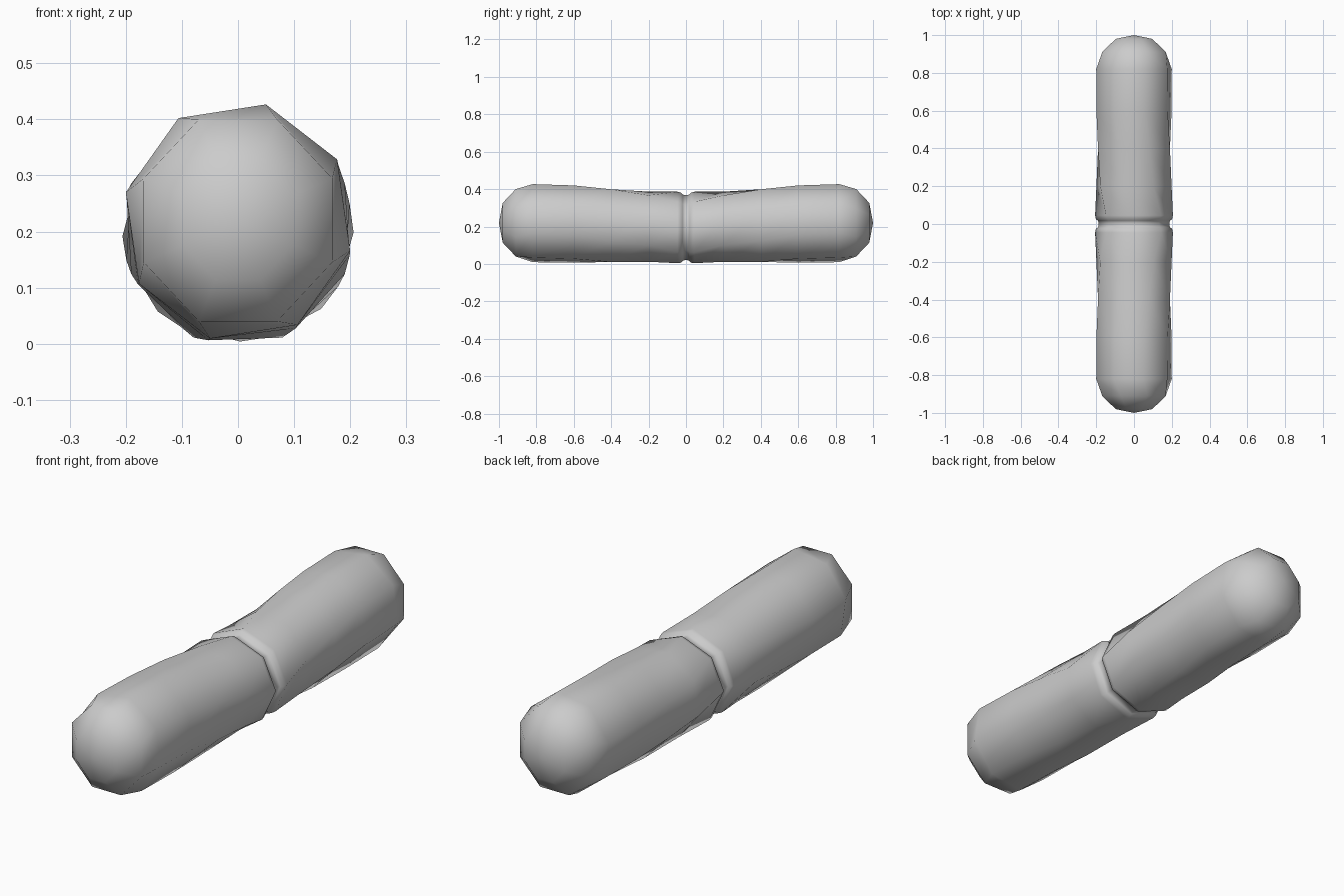
import bpy, bmesh, math

if "Cube" in bpy.data.objects:
    bpy.data.objects.remove(bpy.data.objects["Cube"])

SIDES = 8
# half profile: y, half width, half height, centre height, twist in degrees
HALF = [
    (0.008, 0.187, 0.174, 0.194, 0),    # groove floor
    (0.018, 0.192, 0.178, 0.194, 0),
    (0.026, 0.202, 0.187, 0.194, 0),    # groove lip
    (0.045, 0.206, 0.191, 0.195, 1),
    (0.20, 0.206, 0.194, 0.199, 15),
    (0.40, 0.206, 0.210, 0.205, 22.5),
    (0.60, 0.206, 0.214, 0.213, 30),
    (0.82, 0.206, 0.215, 0.218, 31),
    (0.91, 0.182, 0.195, 0.22, 22.5),   # rounded end
    (0.98, 0.105, 0.115, 0.22, 22.5),
]

bm = bmesh.new()


def ring(y, rx, rz, cz, twist):
    verts = []
    for i in range(SIDES):
        a = math.radians(twist) + math.tau * i / SIDES
        verts.append(bm.verts.new((rx * math.cos(a), y, cz + rz * math.sin(a))))
    return verts


# Mirrored rings from the front tip to the back tip
stations = [(-y, *rest) for y, *rest in reversed(HALF)] + HALF
rings = [ring(*s) for s in stations]
for a, b in zip(rings, rings[1:]):
    for i in range(SIDES):
        j = (i + 1) % SIDES
        bm.faces.new((a[i], a[j], b[j], b[i]))

# Pointed fans closing both ends
for end, y in ((rings[0], -1), (rings[-1], 1)):
    tip = bm.verts.new((0, y, 0.22))
    for i in range(SIDES):
        bm.faces.new((end[i], end[(i + 1) % SIDES], tip))

bmesh.ops.recalc_face_normals(bm, faces=bm.faces)
mesh = bpy.data.meshes.new("grooved_capsule")
bm.to_mesh(mesh)
bm.free()
mesh.shade_smooth()
body = bpy.data.objects.new("grooved_capsule", mesh)
bpy.context.collection.objects.link(body)
